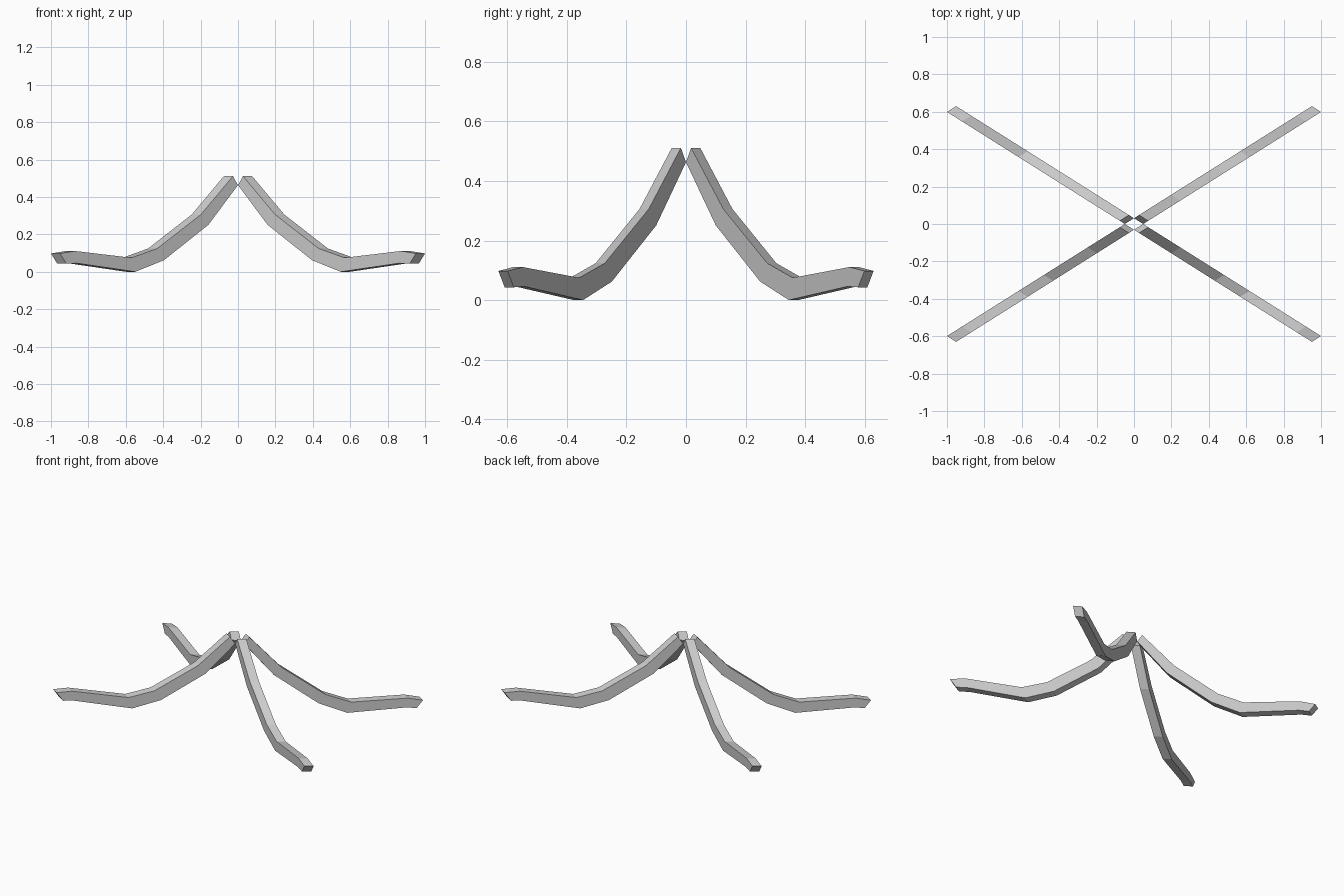
import bpy, bmesh

if "Cube" in bpy.data.objects:
    bpy.data.objects.remove(bpy.data.objects["Cube"])

# Leg side profile: (distance along the diagonal, height), from centre to tip
TOP = [(0.0515, 0.511), (0.223, 0.306), (0.457, 0.124), (0.593, 0.075), (0.895, 0.111), (0.9755, 0.098)]
BOTTOM = [(0.0245, 0.463), (0.183, 0.251), (0.42, 0.062), (0.573, 0.0), (0.887, 0.046), (0.942, 0.043)]
HALF_WIDTH = 0.0245
Y_SCALE = 0.63  # the spread of the legs is narrower front to back


def make_leg(name):
    bm = bmesh.new()
    # one four-cornered ring per profile station
    rings = []
    for (st, zt), (sb, zb) in zip(TOP, BOTTOM):
        ring = []
        for s, z, w in ((st, zt, 1), (st, zt, -1), (sb, zb, -1), (sb, zb, 1)):
            w *= HALF_WIDTH
            ring.append(bm.verts.new((s + w, (s - w) * Y_SCALE, z)))
        rings.append(ring)
    # skin between rings, then cap both ends
    for a, b in zip(rings, rings[1:]):
        for i in range(4):
            j = (i + 1) % 4
            bm.faces.new((a[i], a[j], b[j], b[i]))
    bm.faces.new(rings[0])
    bm.faces.new(rings[-1])
    bmesh.ops.recalc_face_normals(bm, faces=bm.faces[:])
    mesh = bpy.data.meshes.new(name)
    bm.to_mesh(mesh)
    bm.free()
    obj = bpy.data.objects.new(name, mesh)
    bpy.context.collection.objects.link(obj)
    return obj


# Four splayed legs from one leg mirrored across both axes
legs = make_leg("splayed_legs")
mirror = legs.modifiers.new("mirror_legs", 'MIRROR')
mirror.use_axis = (True, True, False)
mirror.use_mirror_merge = True
mirror.merge_threshold = 0.0005
